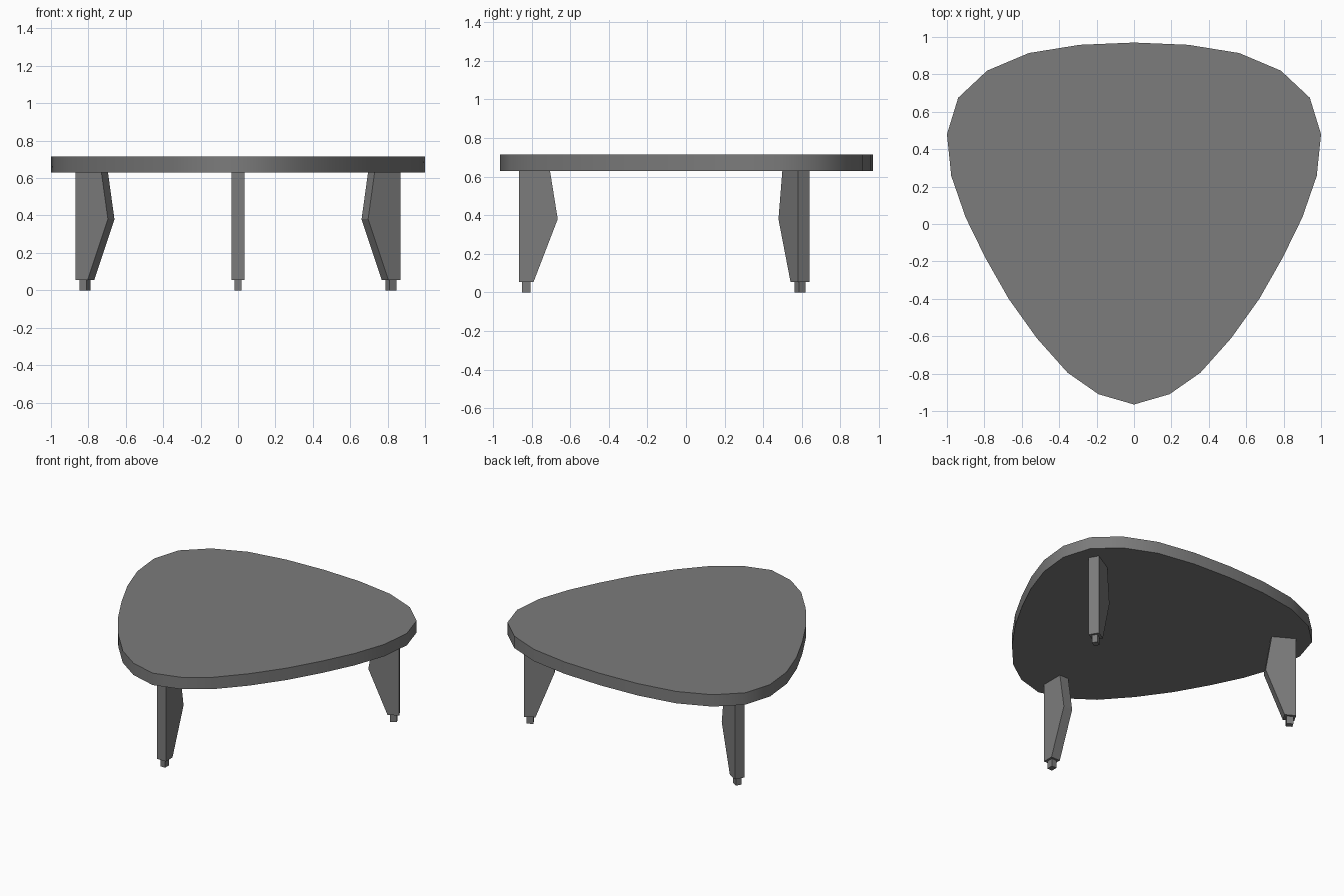
import bpy, bmesh, math
from mathutils import Matrix, Vector

cube = bpy.data.objects.get("Cube")
if cube:
    bpy.data.objects.remove(cube, do_unlink=True)

grey = bpy.data.materials.new("dark_grey")
grey.use_nodes = True
colour = (0.2, 0.2, 0.2, 1)
grey.diffuse_color = colour
grey.node_tree.nodes["Principled BSDF"].inputs["Base Color"].default_value = colour


def extrude_profile(name, points, offset):
    """Make a closed prism by sweeping a flat outline along an offset."""
    bm = bmesh.new()
    face = bm.faces.new([bm.verts.new(p) for p in points])
    swept = bmesh.ops.extrude_face_region(bm, geom=[face])
    moved = [g for g in swept["geom"] if isinstance(g, bmesh.types.BMVert)]
    bmesh.ops.translate(bm, verts=moved, vec=Vector(offset))
    bmesh.ops.recalc_face_normals(bm, faces=bm.faces[:])
    mesh = bpy.data.meshes.new(name)
    bm.to_mesh(mesh)
    bm.free()
    mesh.materials.append(grey)
    obj = bpy.data.objects.new(name, mesh)
    bpy.context.collection.objects.link(obj)
    return obj


# Rounded triangular top: half outline, mirrored
half = [(0, -0.965), (0.19, -0.91), (0.355, -0.795), (0.52, -0.61),
        (0.67, -0.4), (0.795, -0.18), (0.9, 0.035), (0.977, 0.257),
        (1, 0.48), (0.94, 0.675), (0.785, 0.82), (0.562, 0.914),
        (0.29, 0.958), (0, 0.97)]
outline = half + [(-x, y) for x, y in half[-2:0:-1]]
top_base, top_height = 0.63, 0.085
top = extrude_profile("table_top", [(x, y, top_base) for x, y in outline],
                      (0, 0, top_height))
bpy.ops.object.select_all(action="DESELECT")
top.select_set(True)
bpy.context.view_layer.objects.active = top
bpy.ops.object.shade_smooth_by_angle(angle=math.radians(40))

# Three bent plank legs with small feet, spaced evenly around the leg centre
leg_centre = Matrix.Translation((0, 0.118, 0))
leg_width, foot_width, foot_height = 0.07, 0.038, 0.055
leg_profile = [(-0.984, foot_height), (-0.908, foot_height), (-0.783, 0.38),
               (-0.823, top_base), (-0.984, top_base)]
foot_profile = [(-0.968, 0), (-0.923, 0),
                (-0.923, foot_height), (-0.968, foot_height)]

for i, side in enumerate(("front", "back_left", "back_right")):
    turn = leg_centre @ Matrix.Rotation(math.tau * i / 3, 4, "Z")
    for part, profile, width in (("leg", leg_profile, leg_width),
                                 ("foot", foot_profile, foot_width)):
        obj = extrude_profile(f"{side}_{part}",
                              [(-width / 2, y, z) for y, z in profile],
                              (width, 0, 0))
        obj.matrix_world = turn
